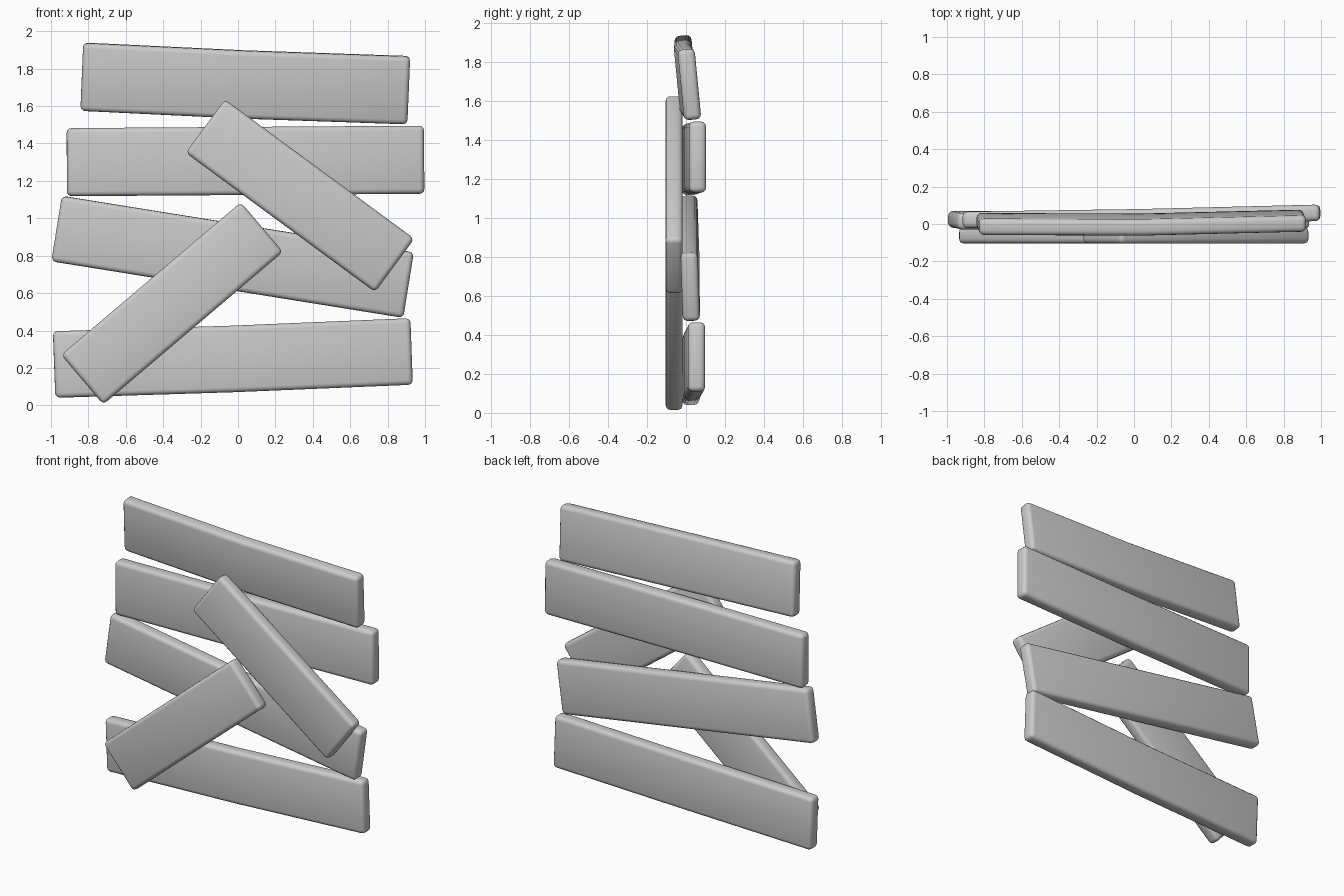
import bpy, bmesh
from math import radians
from mathutils import Matrix, Vector

cube = bpy.data.objects.get("Cube")
if cube:
    bpy.data.objects.remove(cube, do_unlink=True)

grey = bpy.data.materials.new("plain grey")
grey.use_nodes = True
colour = (0.6, 0.6, 0.6, 1)
grey.diffuse_color = colour
grey.node_tree.nodes["Principled BSDF"].inputs["Base Color"].default_value = colour


def plank(name, left, right, height, tilt=0, bend=(0, 0, 0), thick=0.088):
    """Rounded board between two end centres, tilted about its length, bent at mid-length."""
    left, right = Vector(left), Vector(right)
    along = (right - left).normalized()
    across = along.cross(Vector((0, 1, 0))).normalized()
    across = Matrix.Rotation(radians(tilt), 3, along) @ (across if across.z > 0 else -across)
    depth = across.cross(along).normalized()
    centres = [left, (left + right) / 2 + Vector(bend), right]
    bm = bmesh.new()
    rings = [[bm.verts.new(c + across * u * height / 2 + depth * v * thick / 2)
              for u, v in ((1, 1), (1, -1), (-1, -1), (-1, 1))] for c in centres]
    for a, b in zip(rings, rings[1:]):
        for i in range(4):
            j = (i + 1) % 4
            bm.faces.new((a[i], a[j], b[j], b[i]))
    bm.faces.new(rings[0])
    bm.faces.new(rings[-1])
    bmesh.ops.recalc_face_normals(bm, faces=bm.faces)
    mesh = bpy.data.meshes.new(name)
    bm.to_mesh(mesh)
    bm.free()
    mesh.materials.append(grey)
    board = bpy.data.objects.new(name, mesh)
    bpy.context.collection.objects.link(board)
    bevel = board.modifiers.new("rounded edges", "BEVEL")
    bevel.width = 0.026
    bevel.segments = 3
    bevel.limit_method = "ANGLE"
    bpy.ops.object.select_all(action="DESELECT")
    board.select_set(True)
    bpy.context.view_layer.objects.active = board
    bpy.ops.object.modifier_apply(modifier=bevel.name)
    bpy.ops.object.shade_smooth_by_angle(angle=radians(40))


# Four long boards stacked behind
plank("top_board", (-0.835, 0, 1.757), (0.913, 0.018, 1.685), 0.364, 5.5, (0, -0.012, -0.006))
plank("upper_board", (-0.915, 0.022, 1.3), (0.995, 0.06, 1.313), 0.364, 0, (0, -0.005, 0))
plank("lower_board", (-0.97, 0.02, 0.945), (0.912, 0.022, 0.643), 0.354, 2)
plank("bottom_board", (-0.983, 0.022, 0.218), (0.928, 0.055, 0.288), 0.356, 0, (0, -0.005, -0.005))

# Two short boards nailed diagonally across the front
plank("rising_brace", (-0.833, -0.061, 0.137), (0.128, -0.061, 0.953), 0.348)
plank("falling_brace", (-0.175, -0.061, 1.493), (0.838, -0.061, 0.748), 0.354)
